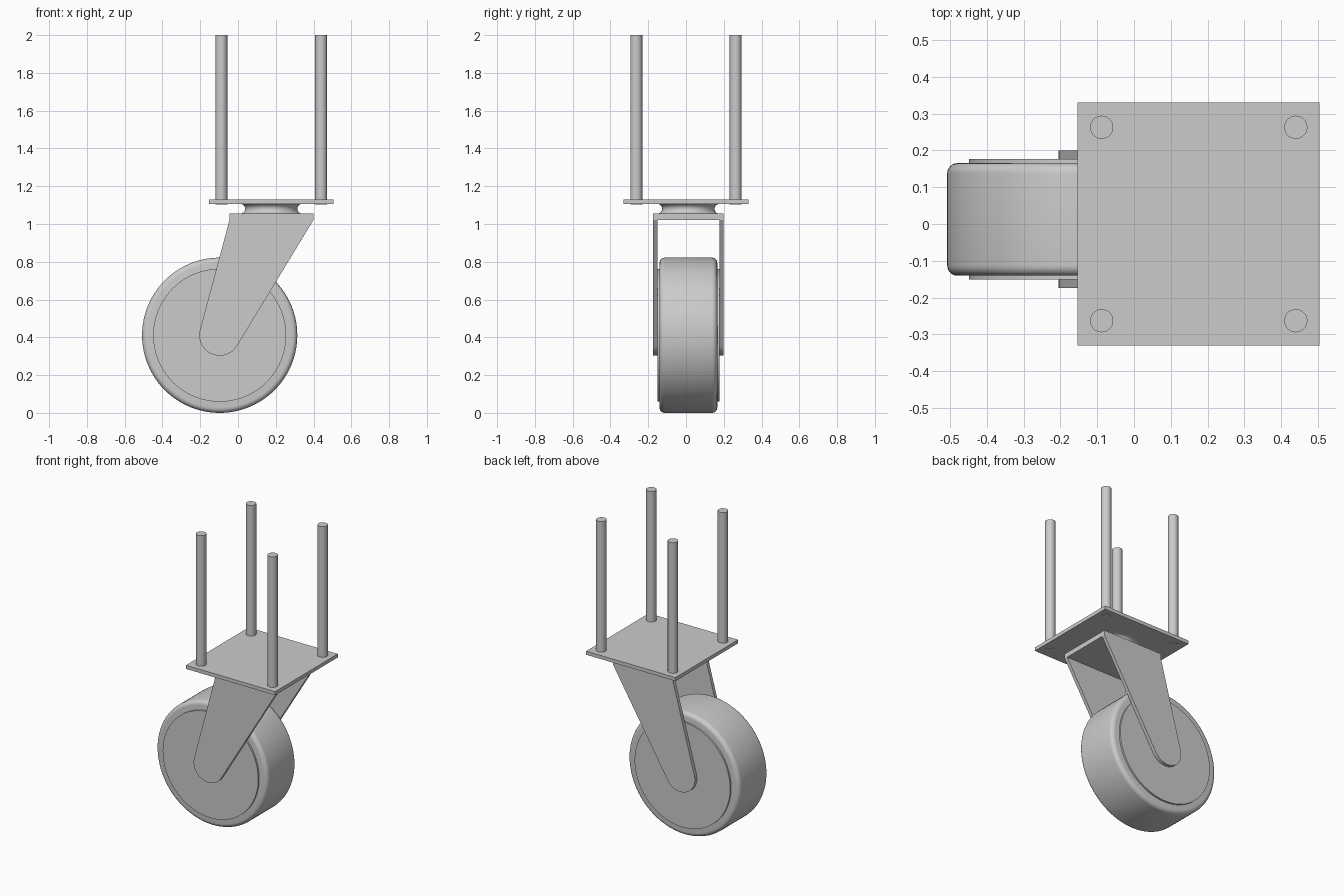
import bpy, bmesh, math
from mathutils import Matrix, Vector

cube = bpy.data.objects.get("Cube")
if cube:
    bpy.data.objects.remove(cube, do_unlink=True)

grey = bpy.data.materials.new("plain grey")
grey.use_nodes = True
grey.diffuse_color = (0.6, 0.6, 0.6, 1)
grey.node_tree.nodes["Principled BSDF"].inputs["Base Color"].default_value = (0.6, 0.6, 0.6, 1)

MID = 0.0125                            # y of the wheel, fork and swivel
WHEEL = Vector((-0.097, MID, 0.411))    # wheel centre
SWIVEL_X = 0.176


def finish(name, bm, smooth=True):
    bmesh.ops.recalc_face_normals(bm, faces=bm.faces)
    mesh = bpy.data.meshes.new(name)
    bm.to_mesh(mesh)
    bm.free()
    mesh.materials.append(grey)
    obj = bpy.data.objects.new(name, mesh)
    bpy.context.collection.objects.link(obj)
    if smooth:
        bpy.ops.object.select_all(action='DESELECT')
        obj.select_set(True)
        bpy.context.view_layer.objects.active = obj
        bpy.ops.object.shade_smooth_by_angle(angle=math.radians(35))
    return obj


def box(name, x, y, z):
    bm = bmesh.new()
    bmesh.ops.create_cube(bm, size=1)
    for v in bm.verts:
        v.co = [lo + (c + 0.5) * (hi - lo) for c, (lo, hi) in zip(v.co, (x, y, z))]
    return finish(name, bm, smooth=False)


def lathe(name, profile, centre, steps=64, sideways=False):
    """Revolve (radius, height) points about z, or about y when sideways."""
    bm = bmesh.new()
    verts = [bm.verts.new((r, 0, h)) for r, h in profile]
    edges = [bm.edges.new(pair) for pair in zip(verts, verts[1:])]
    bmesh.ops.spin(bm, geom=verts + edges, axis=(0, 0, 1), cent=(0, 0, 0),
                   angle=math.tau, steps=steps)
    bmesh.ops.remove_doubles(bm, verts=bm.verts, dist=1e-5)
    turn = Matrix.Rotation(math.pi / 2, 4, 'X') if sideways else Matrix()
    bm.transform(Matrix.Translation(centre) @ turn)
    return finish(name, bm)


def cylinder(name, radius, low, high, centre, **kw):
    return lathe(name, [(0, low), (radius, low), (radius, high), (0, high)], centre, **kw)


def arc(cx, cy, r, start, end, n):
    angles = [math.radians(start + (end - start) * i / n) for i in range(n + 1)]
    return [(cx + r * math.cos(a), cy + r * math.sin(a)) for a in angles]


# Wheel: tyre with rounded shoulders, and a hub standing slightly proud
R, HALF, ROUND = 0.411, 0.153, 0.028
tyre = ([(0, -HALF)]
        + arc(R - ROUND, ROUND - HALF, ROUND, -90, 0, 6)
        + arc(R - ROUND, HALF - ROUND, ROUND, 0, 90, 6)
        + [(0, HALF)])
lathe("tyre", tyre, WHEEL, steps=96, sideways=True)
cylinder("hub", 0.352, -0.164, 0.164, WHEEL, steps=96, sideways=True)

# Fork: top bridge and two tapered arms whose edges meet the round end tangentially
FORK_L, FORK_R, FORK_Z = -0.045, 0.40, 1.022
box("fork_bridge", (FORK_L, FORK_R), (MID - 0.187, MID + 0.187), (FORK_Z, 1.055))

END_R = 0.108


def tangent_angle(x, side):
    dx, dz = x - WHEEL.x, FORK_Z - WHEEL.z
    return math.degrees(math.atan2(dz, dx) + side * math.acos(END_R / math.hypot(dx, dz)))


left, right = tangent_angle(FORK_L, 1), tangent_angle(FORK_R, -1) + 360
outline = [(FORK_R, FORK_Z), (FORK_L, FORK_Z)] + arc(WHEEL.x, WHEEL.z, END_R, left, right, 24)
for name, inner, outer in (("fork_arm_front", -0.164, -0.187), ("fork_arm_back", 0.164, 0.187)):
    bm = bmesh.new()
    face = bm.faces.new([bm.verts.new((x, MID + inner, z)) for x, z in outline])
    new = bmesh.ops.extrude_face_region(bm, geom=[face], use_keep_orig=True)["geom"]
    bmesh.ops.translate(bm, vec=(0, outer - inner, 0),
                        verts=[g for g in new if isinstance(g, bmesh.types.BMVert)])
    finish(name, bm)

# Swivel: short spool with a grooved side
spool = [(0, 1.055)] + arc(0.164, 1.0805, 0.0255, 270, 90, 10) + [(0, 1.106)]
lathe("swivel", spool, (SWIVEL_X, MID, 0))

# Mounting plate and four long bolts
box("mounting_plate", (-0.153, 0.505), (-0.33, 0.33), (1.106, 1.13))
for x_name, x in (("left", 0.44), ("right", -0.088)):
    for y_name, y in (("front", -0.263), ("back", 0.263)):
        cylinder(f"bolt_{y_name}_{x_name}", 0.0315, 1.104, 2.0, (x, y, 0), steps=32)
